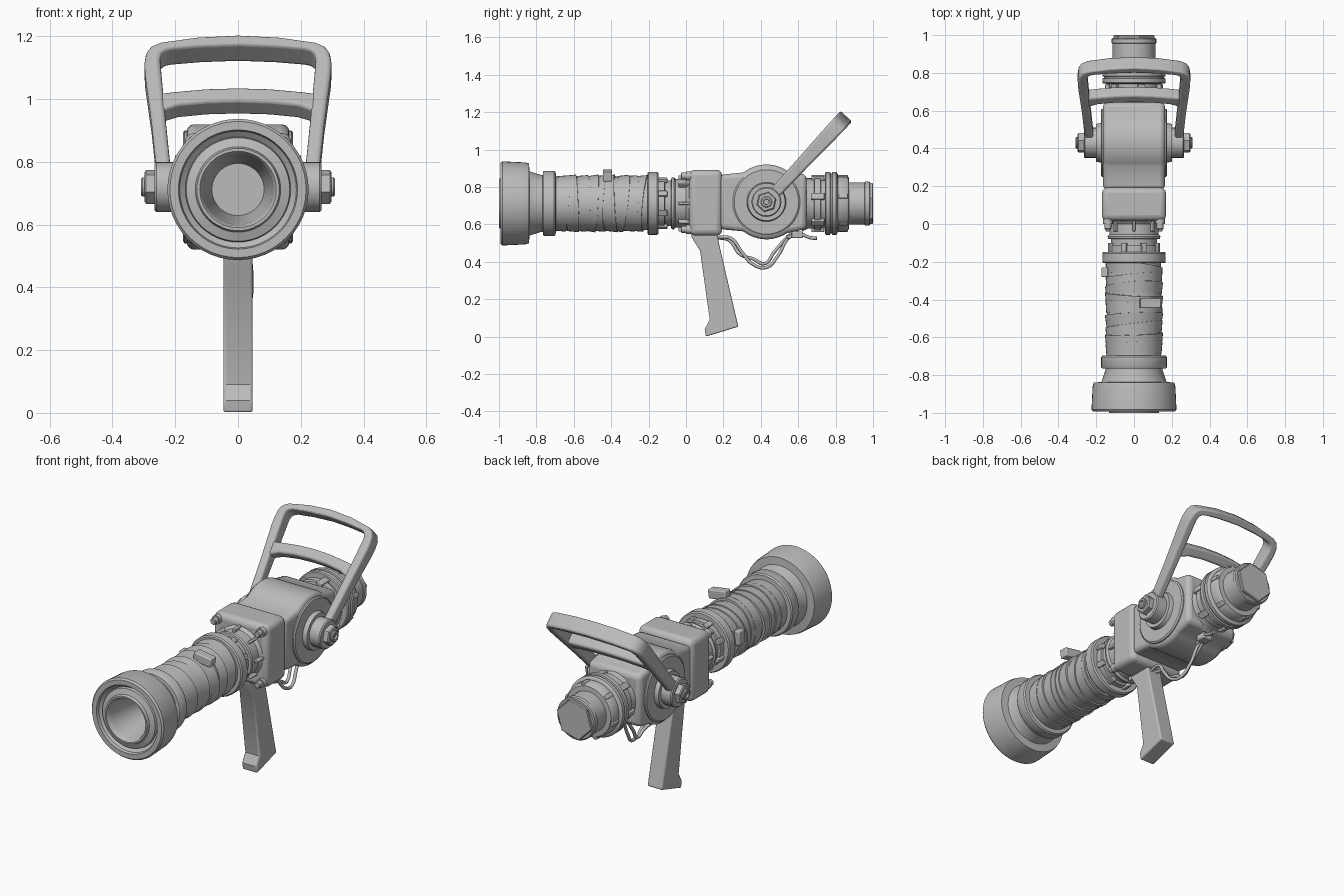
import bpy, bmesh, math, random
from mathutils import Vector, Matrix

if "Cube" in bpy.data.objects:
    bpy.data.objects.remove(bpy.data.objects["Cube"])

random.seed(4)
AX = 0.712                      # height of the barrel axis
VY, VZ = 0.43, 0.72             # centre of the valve pivot

metal = bpy.data.materials.new("grey_metal")
metal.diffuse_color = (0.5, 0.5, 0.5, 1)
metal.use_nodes = True
metal.node_tree.nodes["Principled BSDF"].inputs["Base Color"].default_value = metal.diffuse_color


def finish(name, bm, bevel=0.0, angle=35):
    bmesh.ops.recalc_face_normals(bm, faces=bm.faces)
    me = bpy.data.meshes.new(name)
    bm.to_mesh(me)
    bm.free()
    me.materials.append(metal)
    me.shade_smooth()
    me.set_sharp_from_angle(angle=math.radians(angle))
    ob = bpy.data.objects.new(name, me)
    bpy.context.collection.objects.link(ob)
    if bevel:
        m = ob.modifiers.new("bevel", "BEVEL")
        m.width, m.segments = bevel, 3
        m.limit_method, m.angle_limit = "ANGLE", math.radians(40)
    return ob


def lathe(name, prof, origin=(0, 0, AX), axis="y", n=40, phase=0.0, wobble=None):
    """Spin (position, radius) points around an axis; both ends are capped."""
    bm = bmesh.new()
    rings = []
    for i, (p, r) in enumerate(prof):
        ring = []
        for k in range(n):
            a = 2 * math.pi * k / n + phase
            q = p + (wobble(i, a) if wobble else 0)
            c, s = r * math.cos(a), r * math.sin(a)
            co = (c, q, s) if axis == "y" else (q, c, s)
            ring.append(bm.verts.new(Vector(co) + Vector(origin)))
        rings.append(ring)
    for a, b in zip(rings, rings[1:]):
        for k in range(n):
            j = (k + 1) % n
            bm.faces.new((a[k], a[j], b[j], b[k]))
    bm.faces.new(rings[0])
    bm.faces.new(rings[-1])
    return finish(name, bm)


def box(name, loc, size, bevel=0.0, rot=None):
    bm = bmesh.new()
    bmesh.ops.create_cube(bm, size=1)
    m = Matrix.Translation(loc) @ (rot or Matrix()) @ Matrix.Diagonal((*size, 1))
    bmesh.ops.transform(bm, matrix=m, verts=bm.verts)
    return finish(name, bm, bevel)


def extrude_yz(name, pts, half, bevel):
    bm = bmesh.new()
    a = [bm.verts.new((-half, y, z)) for y, z in pts]
    b = [bm.verts.new((half, y, z)) for y, z in pts]
    bm.faces.new(a)
    bm.faces.new(b)
    for i in range(len(pts)):
        j = (i + 1) % len(pts)
        bm.faces.new((a[i], a[j], b[j], b[i]))
    return finish(name, bm, bevel)


def radial_blocks(name, count, y, r, size, phase=0.0):
    """Blocks around the barrel; size is (tangent, along, radial)."""
    for k in range(count):
        a = 2 * math.pi * k / count + phase
        loc = (r * math.sin(a), y, AX + r * math.cos(a))
        box(f"{name}_{k}", loc, size, 0.004, Matrix.Rotation(a, 4, "Y"))


# --- nozzle head with recessed lip and tapered bore
lathe("nozzle_head", [(-0.74, 0.083), (-0.97, 0.112), (-0.995, 0.118), (-1.0, 0.122), (-1.0, 0.131),
      (-0.985, 0.136), (-0.975, 0.165), (-0.96, 0.168), (-0.975, 0.186), (-0.992, 0.19),
      (-0.992, 0.217), (-0.982, 0.225), (-0.86, 0.219), (-0.84, 0.214), (-0.836, 0.172),
      (-0.775, 0.152), (-0.766, 0.152), (-0.764, 0.17), (-0.758, 0.174), (-0.705, 0.174),
      (-0.697, 0.168), (-0.695, 0.14)], n=48)

# --- wrapped barrel sleeve: overlapping slanted bands
lathe("sleeve", [(-0.72, 0.143), (-0.18, 0.143)], n=40)
for i in range(9):
    y0 = -0.695 + i * 0.052
    tilt, ph = random.uniform(0.008, 0.022), random.uniform(0, 6.28)
    r0, r1 = random.uniform(0.144, 0.148), random.uniform(0.15, 0.155)
    lathe(f"wrap_band_{i}", [(y0, 0.13), (y0, r0), (y0 + 0.062, r1), (y0 + 0.064, 0.13)],
          wobble=lambda k, a, t=tilt, p=ph: t * math.sin(a + p))
box("wrap_flap_top", (0.085, -0.42, 0.862), (0.11, 0.05, 0.05), 0.006, Matrix.Rotation(0.15, 4, "Y"))
box("wrap_flap_side", (-0.155, -0.255, 0.745), (0.035, 0.05, 0.08), 0.006)

# --- collar and neck between sleeve and block
lathe("barrel_collar", [(-0.207, 0.12), (-0.207, 0.162), (-0.2, 0.168), (-0.155, 0.168), (-0.147, 0.162),
      (-0.147, 0.134), (-0.115, 0.134), (-0.113, 0.122), (-0.08, 0.122), (-0.078, 0.137), (-0.065, 0.14),
      (-0.055, 0.13), (0.0, 0.13), (0.025, 0.15), (0.04, 0.15)])
radial_blocks("collar_lug", 8, -0.125, 0.134, (0.03, 0.05, 0.02), 0.39)
radial_blocks("neck_rib", 8, -0.01, 0.135, (0.015, 0.06, 0.03))

# --- square mounting block with corner bolts
box("mount_block", (0, 0.105, 0.716), (0.34, 0.176, 0.352), 0.03)
for sx in (-1, 1):
    for sz in (-1, 1):
        o = (sx * 0.138, 0, AX + 0.004 + sz * 0.143)
        lathe("corner_bolt", [(-0.028, 0.014), (-0.024, 0.018), (0.0, 0.018), (0.0, 0.025), (0.03, 0.025)],
              o, n=12)

# --- valve body: round drum blending into straight ends
top = [(0.18, 0.145)]
top += [(VY - 0.2 * math.cos(math.radians(a)), 0.2 * math.sin(math.radians(a))) for a in range(52, 129, 6)]
top += [(0.645, 0.145)]
outline = [(y, VZ + h) for y, h in top] + [(y, VZ - h) for y, h in reversed(top)]
extrude_yz("valve_body", outline, 0.164, 0.025)

# --- pivots on both sides: plate, spacer, boss, nut, bolt
for s in (-1, 1):
    o = (0, VY, VZ)
    lathe("pivot_plate", [(s * p, r) for p, r in
          [(0.15, 0.18), (0.17, 0.18), (0.176, 0.172), (0.176, 0.105), (0.2, 0.1), (0.2, 0.05)]], o, "x")
    lathe("pivot_boss", [(s * p, r) for p, r in
          [(0.19, 0.07), (0.2, 0.08), (0.26, 0.08), (0.266, 0.074)]], o, "x", 24)
    lathe("pivot_nut", [(s * p, r) for p, r in
          [(0.26, 0.055), (0.293, 0.055), (0.298, 0.048)]], o, "x", 6, 0.3)
    lathe("pivot_bolt", [(s * p, r) for p, r in
          [(0.29, 0.03), (0.305, 0.03), (0.309, 0.026), (0.309, 0.016), (0.3, 0.014)]], o, "x", 16)

# --- rear coupling with lugs and hexagonal end
lathe("rear_coupling", [(0.62, 0.15), (0.65, 0.135), (0.685, 0.135), (0.688, 0.145), (0.72, 0.145),
      (0.722, 0.13), (0.742, 0.13), (0.743, 0.162), (0.748, 0.168), (0.77, 0.168), (0.773, 0.16), (0.78, 0.16),
      (0.783, 0.168), (0.803, 0.168), (0.81, 0.16), (0.812, 0.15), (0.855, 0.15), (0.87, 0.14),
      (0.872, 0.113), (0.955, 0.113), (0.957, 0.118), (0.98, 0.118), (0.985, 0.112)])
radial_blocks("coupling_lug", 6, 0.705, 0.142, (0.035, 0.07, 0.025), 0.26)
radial_blocks("rear_lug", 6, 0.84, 0.146, (0.025, 0.05, 0.02), 0.26)
lathe("hex_end", [(0.975, 0.113), (0.996, 0.113), (1.0, 0.108)], n=6, phase=0.26)

# --- tilted bail handle, laid out as (x, u) pairs in its own plane
ANG = math.radians(47)


def strip(name, pairs, bevel):
    """Closed bar from ((x, u) outer, (x, u) inner, half thickness), mirrored in x."""
    full = pairs + [((-a[0], a[1]), (-b[0], b[1]), t) for a, b, t in reversed(pairs[:-1])]
    bm = bmesh.new()
    rows = []
    for a, b, t in full:
        row = []
        for (x, u), v in ((a, t), (b, t), (b, -t), (a, -t)):
            row.append(bm.verts.new((x, VY + u * math.cos(ANG) - v * math.sin(ANG),
                                     VZ + u * math.sin(ANG) + v * math.cos(ANG))))
        rows.append(row)
    for p, q in zip(rows, rows[1:]):
        for k in range(4):
            j = (k + 1) % 4
            bm.faces.new((p[k], p[j], q[j], q[k]))
    bm.faces.new(rows[0])
    bm.faces.new(rows[-1])
    return finish(name, bm, bevel, 40)


strip("handle_frame", [
    ((0.258, 0.03), (0.212, 0.03), 0.03), ((0.275, 0.25), (0.229, 0.25), 0.034),
    ((0.296, 0.46), (0.245, 0.48), 0.04), ((0.298, 0.51), (0.248, 0.525), 0.041),
    ((0.293, 0.55), (0.244, 0.548), 0.042), ((0.278, 0.578), (0.23, 0.562), 0.042),
    ((0.25, 0.594), (0.21, 0.568), 0.042), ((0.13, 0.617), (0.12, 0.578), 0.042),
    ((0, 0.626), (0, 0.584), 0.042)], 0.012)
strip("handle_crossbar", [
    ((0.262, 0.385), (0.25, 0.30), 0.03), ((0.235, 0.383), (0.225, 0.315), 0.034),
    ((0.2, 0.388), (0.19, 0.33), 0.035), ((0.1, 0.4), (0.1, 0.342), 0.035),
    ((0, 0.404), (0, 0.346), 0.035)], 0.012)

# --- pistol grip
extrude_yz("grip", [(0.03, 0.56), (0.165, 0.56), (0.178, 0.49), (0.28, 0.053), (0.106, 0.0),
                    (0.1, 0.04), (0.127, 0.09), (0.075, 0.46), (0.03, 0.53)], 0.047, 0.008)


# --- loose cables hanging under the valve
def cable(name, pts, r):
    cu = bpy.data.curves.new(name, "CURVE")
    cu.dimensions, cu.bevel_depth, cu.bevel_resolution = "3D", r, 2
    cu.resolution_u, cu.use_fill_caps = 8, True
    sp = cu.splines.new("BEZIER")
    sp.bezier_points.add(len(pts) - 1)
    for b, p in zip(sp.bezier_points, pts):
        b.co = p
        b.handle_left_type = b.handle_right_type = "AUTO"
    cu.materials.append(metal)
    bpy.context.collection.objects.link(bpy.data.objects.new(name, cu))


cable("cable_long", [(0.02, 0.16, 0.53), (0.03, 0.24, 0.525), (0.04, 0.3, 0.45), (0.04, 0.36, 0.385),
                     (0.035, 0.43, 0.37), (0.02, 0.49, 0.43), (0.01, 0.55, 0.53), (0, 0.6, 0.56)], 0.009)
cable("cable_short", [(-0.01, 0.16, 0.53), (-0.01, 0.23, 0.515), (0.0, 0.29, 0.44), (0.01, 0.36, 0.415),
                      (0.01, 0.42, 0.39), (0.0, 0.47, 0.45), (-0.01, 0.53, 0.52), (-0.01, 0.57, 0.56)], 0.009)
cable("cable_end", [(0.02, 0.54, 0.53), (0.03, 0.62, 0.545), (0.03, 0.66, 0.53), (0.035, 0.7, 0.525)], 0.009)
box("cable_clip", (0.01, 0.595, 0.545), (0.06, 0.06, 0.035), 0.006)
